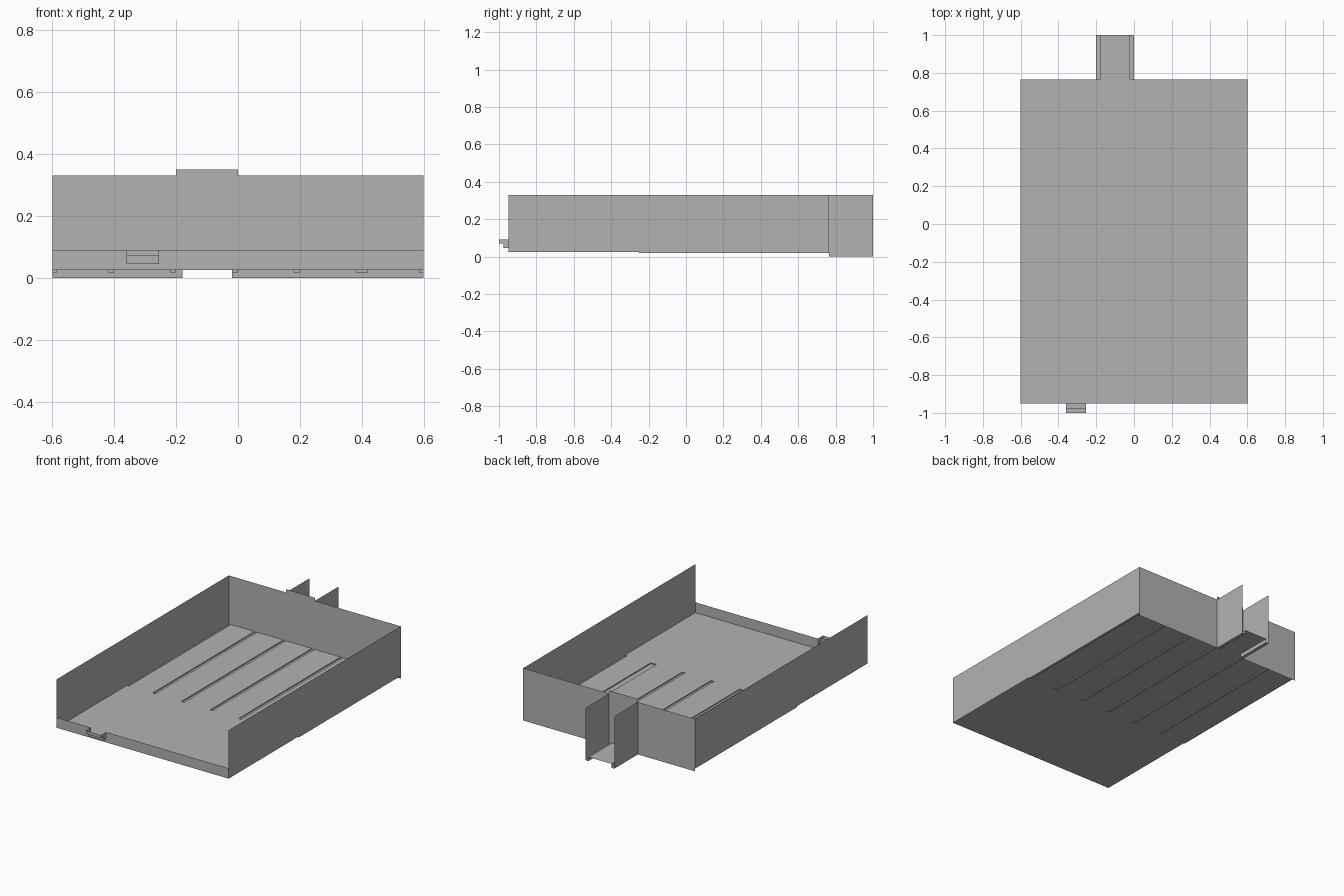
import bpy

cube = bpy.data.objects.get("Cube")
if cube:
    bpy.data.objects.remove(cube, do_unlink=True)

grey = bpy.data.materials.new("plain grey")
grey.use_nodes = True
COLOUR = (0.448, 0.448, 0.448, 1)
grey.diffuse_color = COLOUR
grey.node_tree.nodes["Principled BSDF"].inputs["Base Color"].default_value = COLOUR

HALF = 0.6                  # half width of the tray
FRONT, BACK = -0.95, 0.765  # ends of the tray
FLOOR, RIM = 0.025, 0.33
SLOT_START, SLOT_Z = -0.25, 0.018


def sheet(name, faces):
    """Thin sheet part from a list of polygons."""
    verts, polys = [], []
    for face in faces:
        polys.append(range(len(verts), len(verts) + len(face)))
        verts.extend(face)
    mesh = bpy.data.meshes.new(name)
    mesh.from_pydata(verts, [], [tuple(p) for p in polys])
    mesh.materials.append(grey)
    obj = bpy.data.objects.new(name, mesh)
    bpy.context.collection.objects.link(obj)
    return obj


def flat(x0, x1, y0, y1, z):
    return [(x0, y0, z), (x1, y0, z), (x1, y1, z), (x0, y1, z)]


def across(x0, x1, y, z0, z1):
    return [(x0, y, z0), (x1, y, z0), (x1, y, z1), (x0, y, z1)]


def along(x, y0, y1, z0, z1):
    return [(x, y0, z0), (x, y1, z0), (x, y1, z1), (x, y0, z1)]


def channel(x0, x1, y0, y1, bottom, top):
    """Open-topped groove hanging below a floor."""
    return [flat(x0, x1, y0, y1, bottom), along(x0, y0, y1, bottom, top),
            along(x1, y0, y1, bottom, top), across(x0, x1, y0, bottom, top)]


# Tray floor with grooves running to the back
slots = [(-HALF, -0.585), (-0.42, -0.4), (-0.22, -0.2), (-0.02, 0),
         (0.18, 0.2), (0.38, 0.42), (0.585, HALF)]
floor = [flat(-HALF, HALF, FRONT, SLOT_START, FLOOR)]
for (_, start), (end, _) in zip(slots, slots[1:]):
    floor.append(flat(start, end, SLOT_START, BACK, FLOOR))
sheet("tray_floor", floor)
grooves = []
for x0, x1 in slots:
    grooves += channel(x0, x1, SLOT_START, BACK, SLOT_Z, FLOOR)
sheet("floor_grooves", grooves)

# Side walls
for side, x in (("left", HALF), ("right", -HALF)):
    sheet(side + "_wall", [along(x, FRONT, BACK, FLOOR, RIM)])

# Low front wall, notched for the spout
SX0, SX1, SZ, LIP = -0.36, -0.255, 0.045, 0.09
sheet("front_wall", [across(-HALF, SX0, FRONT, FLOOR, LIP),
                     across(SX0, SX1, FRONT, FLOOR, SZ),
                     across(SX1, HALF, FRONT, FLOOR, LIP)])

# Stepped spout on the front wall
STEP, TIP, MID = -0.975, -1.0, 0.07
spout = [flat(SX0, SX1, STEP, FRONT, SZ), across(SX0, SX1, STEP, SZ, MID),
         flat(SX0, SX1, TIP, STEP, MID), across(SX0, SX1, TIP, MID, LIP)]
for x in (SX0, SX1):
    spout += [along(x, STEP, FRONT, SZ, LIP), along(x, TIP, STEP, MID, LIP)]
sheet("spout", spout)

# Back wall with raised tab and a gap under the chute
CX0, CX1, FOOT = -0.2, 0.0, 0.02
sheet("back_wall", [across(-HALF, HALF, BACK, FLOOR, RIM),
                    across(-HALF, CX0 + FOOT, BACK, 0, FLOOR),
                    across(CX1 - FOOT, HALF, BACK, 0, FLOOR),
                    across(CX0, CX1, BACK, RIM, 0.35)])

# Chute behind the back wall, with a foot channel under each side
for side, x in (("left", CX1), ("right", CX0)):
    sheet("chute_%s_wall" % side, [along(x, BACK, 1, 0, RIM)])
sheet("chute_floor", [flat(CX0 + FOOT, CX1 - FOOT, BACK, 1, FLOOR)])
for side, x0, x1 in (("left", CX1 - FOOT, CX1), ("right", CX0, CX0 + FOOT)):
    inner = x0 if side == "left" else x1
    sheet("chute_%s_foot" % side, [flat(x0, x1, BACK, 1, 0),
                                   along(inner, BACK, 1, 0, FLOOR)])
